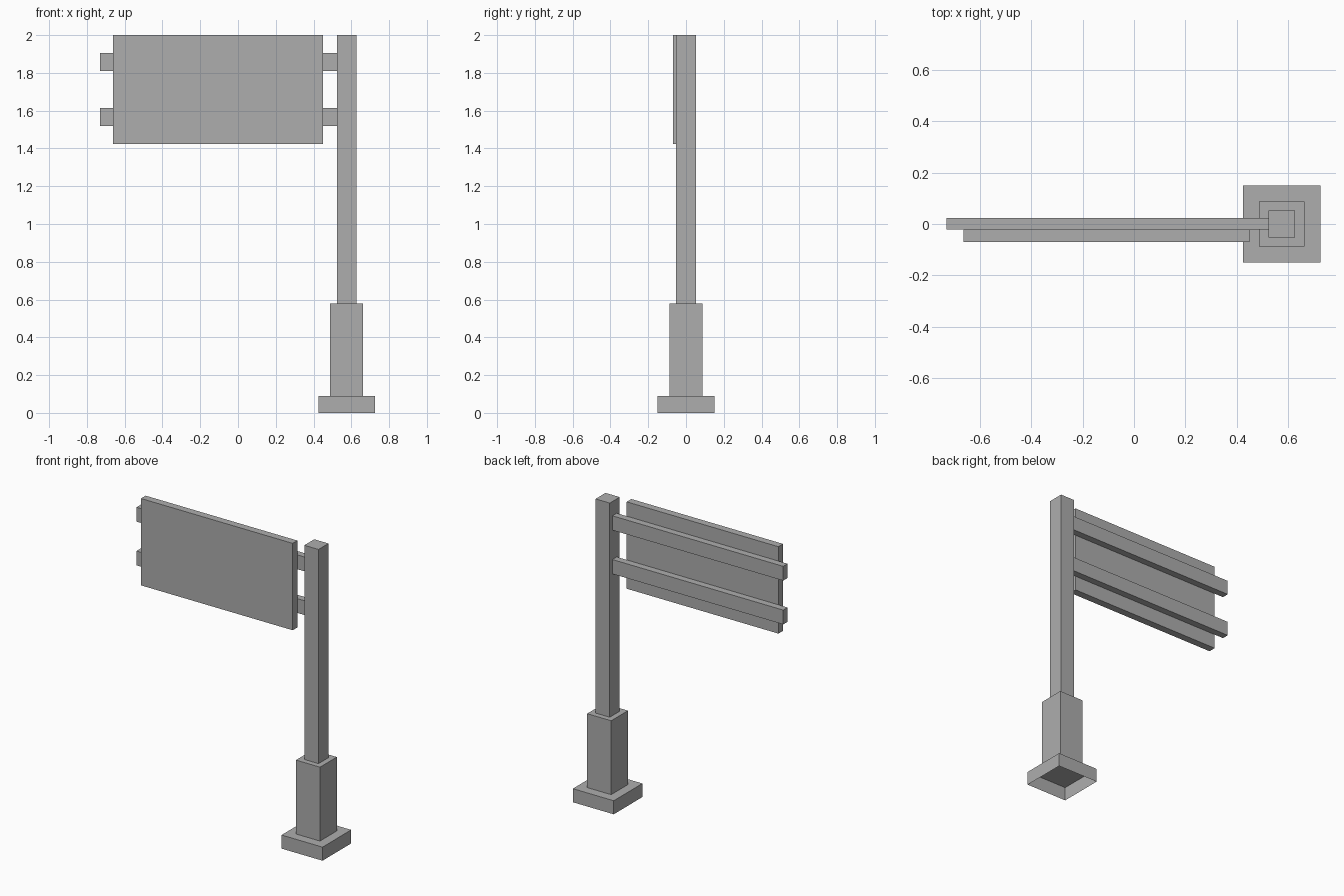
import bpy
import bmesh
from mathutils import Vector

cube = bpy.data.objects.get("Cube")
if cube:
    bpy.data.objects.remove(cube, do_unlink=True)

# Single painted metal colour
GREY = (0.42, 0.42, 0.42, 1.0)
metal = bpy.data.materials.new("plain grey")
metal.use_nodes = True
metal.diffuse_color = GREY
metal.node_tree.nodes["Principled BSDF"].inputs["Base Color"].default_value = GREY


def box(name, low, high, open_bottom=False):
    """Flat-shaded box between two corners, optionally without its underside."""
    low, high = Vector(low), Vector(high)
    centre, size = (low + high) / 2, high - low
    bm = bmesh.new()
    bmesh.ops.create_cube(bm, size=1)
    bmesh.ops.scale(bm, vec=size, verts=bm.verts)
    if open_bottom:
        bm.normal_update()
        under = [f for f in bm.faces if f.normal.z < -0.5]
        bmesh.ops.delete(bm, geom=under, context="FACES_ONLY")
    mesh = bpy.data.meshes.new(name)
    bm.to_mesh(mesh)
    bm.free()
    mesh.materials.append(metal)
    obj = bpy.data.objects.new(name, mesh)
    obj.location = centre
    bpy.context.collection.objects.link(obj)
    return obj


def column(name, half, bottom, top, open_bottom=False):
    """Square section centred on the post axis."""
    axis = 0.575
    return box(name, (axis - half, -half, bottom), (axis + half, half, top), open_bottom)


# Stepped post: hollow foot, thick sleeve, slim shaft
column("foot_plinth", 0.15, 0, 0.09, open_bottom=True)
column("post_sleeve", 0.088, 0.09, 0.58)
column("post_shaft", 0.052, 0.58, 2)

# Two cantilever arms behind the panel
for name, bottom in (("lower_arm", 1.52), ("upper_arm", 1.81)):
    box(name, (-0.73, -0.021, bottom), (0.523, 0.024, bottom + 0.095))

# Blank sign panel
box("sign_panel", (-0.663, -0.07, 1.424), (0.45, -0.021, 2))
